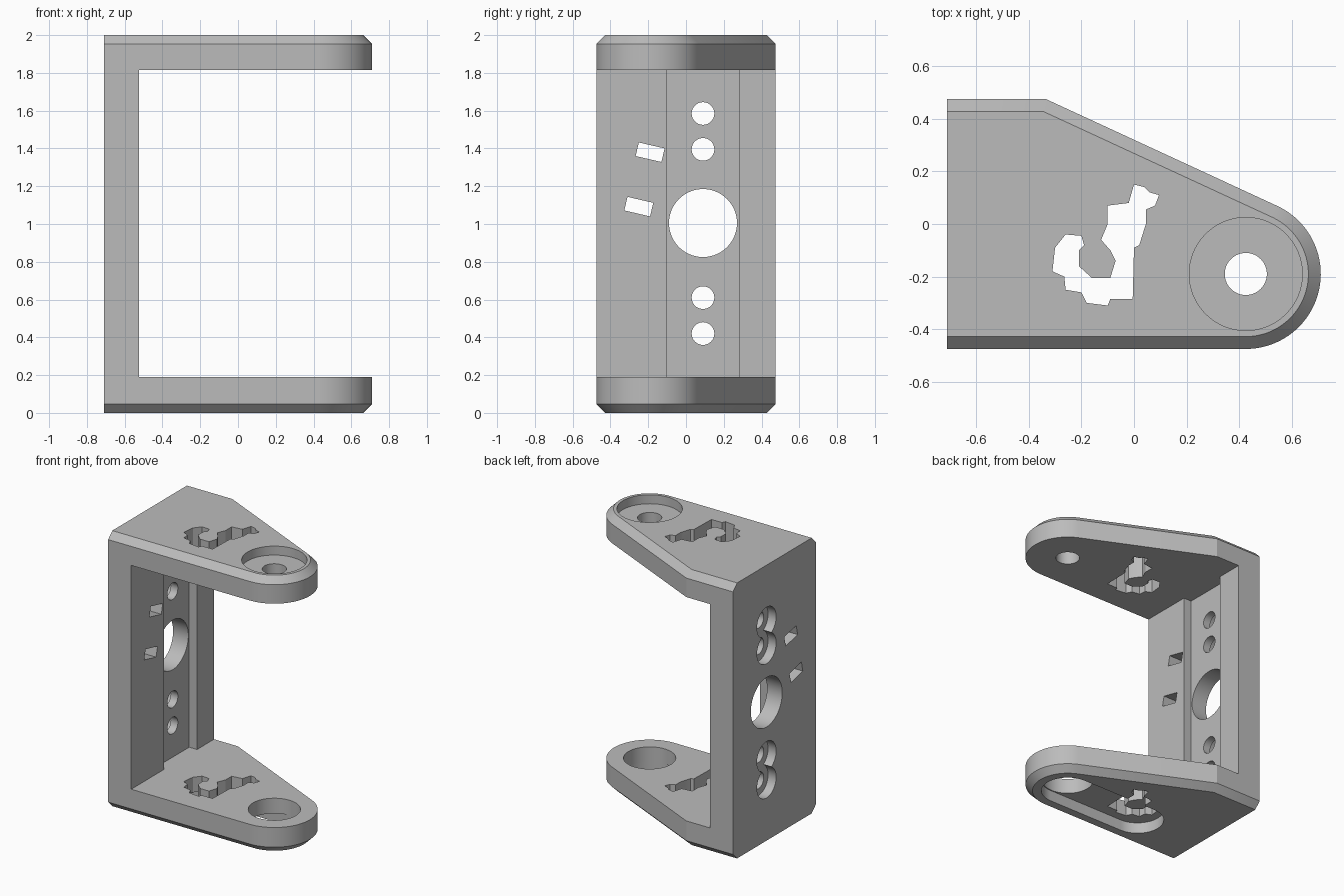
import bpy, bmesh
from math import sin, cos, radians, pi

cube = bpy.data.objects.get("Cube")
if cube:
    bpy.data.objects.remove(cube, do_unlink=True)

grey = bpy.data.materials.new("plain grey")
grey.use_nodes = True
grey.diffuse_color = (0.5, 0.5, 0.5, 1)
grey.node_tree.nodes["Principled BSDF"].inputs["Base Color"].default_value = grey.diffuse_color

PIVOT_X, PIVOT_Y, TIP_R = 0.425, -0.19, 0.285
CHAMFER = 0.047


def loft(name, rings):
    """Closed solid through rings that all have the same number of points."""
    bm = bmesh.new()
    loops = [[bm.verts.new(p) for p in ring] for ring in rings]
    n = len(loops[0])
    for a, b in zip(loops, loops[1:]):
        for i in range(n):
            j = (i + 1) % n
            bm.faces.new((a[i], a[j], b[j], b[i]))
    bm.faces.new(loops[0][::-1])
    bm.faces.new(loops[-1])
    bmesh.ops.recalc_face_normals(bm, faces=bm.faces)
    mesh = bpy.data.meshes.new(name)
    bm.to_mesh(mesh)
    bm.free()
    mesh.materials.append(grey)
    obj = bpy.data.objects.new(name, mesh)
    bpy.context.collection.objects.link(obj)
    return obj


def prism_z(name, pts, lo, hi):
    return loft(name, [[(x, y, z) for x, y in pts] for z in (lo, hi)])


def prism_x(name, pts, lo, hi):
    return loft(name, [[(x, y, z) for y, z in pts] for x in (lo, hi)])


def arc(cx, cy, r, start=0, end=360, n=64):
    closed = end - start == 360
    steps = n if closed else n + 1
    angles = [radians(start + (end - start) * i / n) for i in range(steps)]
    return [(cx + r * cos(a), cy + r * sin(a)) for a in angles]


def outline(inset):
    """Tapered plan with a round tip; the back edge is never inset."""
    side = 0.475 - inset
    tip = arc(PIVOT_X, PIVOT_Y, TIP_R - inset, -90, 65.2, 40)
    return [(-0.71, -side)] + tip + [(-0.335 - 0.22 * inset, side), (-0.71, side)]


# Chamfered body
levels = ((0, CHAMFER), (CHAMFER, 0), (2 - CHAMFER, 0), (2, CHAMFER))
bracket = loft("u_bracket", [[(x, y, z) for x, y in outline(d)] for z, d in levels])

cutters = []

# Space between the arms, with the shallow channel down the wall
wall, channel = -0.525, -0.588
cavity = [(wall, -1), (1, -1), (1, 1), (wall, 1),
          (wall, 0.28), (channel, 0.28), (channel, -0.1), (wall, -0.1)]
cutters.append(prism_z("cavity_cutter", cavity, 0.19, 1.815))

# Wall holes: large centre hole, screw holes with counterbores at the back
cutters.append(prism_x("centre_hole_cutter", arc(0.09, 1.005, 0.18), -1, -0.4))
for z in (0.42, 0.61, 1.395, 1.585):
    cutters.append(prism_x("screw_hole_cutter", arc(0.09, z, 0.06, n=40), -1, -0.4))
    cutters.append(prism_x("counterbore_cutter", arc(0.09, z, 0.11, n=48), -1, -0.645))

# Two tilted slots in the wall
for cy, cz in ((-0.19, 1.38), (-0.25, 1.092)):
    c, s = cos(radians(-13)), sin(radians(-13))
    corners = [(u * 0.07, v * 0.037) for u, v in ((-1, -1), (1, -1), (1, 1), (-1, 1))]
    pts = [(cy + u * c - v * s, cz + u * s + v * c) for u, v in corners]
    cutters.append(prism_x("tilted_slot_cutter", pts, -1, -0.4))

# Upper arm: round recess and pivot hole
cutters.append(prism_z("recess_cutter", arc(PIVOT_X, PIVOT_Y, 0.215), 1.935, 2.2))
cutters.append(prism_z("pivot_hole_cutter", arc(PIVOT_X, PIVOT_Y, 0.08), 1.6, 2.1))

# Lower arm: wide hole and a long round-ended pocket underneath
cutters.append(prism_z("wide_hole_cutter", arc(PIVOT_X, PIVOT_Y, 0.172), -0.2, 0.5))
pocket = arc(PIVOT_X, PIVOT_Y, 0.178, -90, 90, 32) + arc(-0.19, PIVOT_Y, 0.178, 90, 270, 32)
cutters.append(prism_z("pocket_cutter", pocket, -0.2, 0.08))

# Ragged hook-shaped opening through both arms
hook = [(0, .15), (.04, .14), (.06, .12), (.095, .11), (.08, .07), (.045, .055),
        (.045, 0), (.02, -.08), (0, -.09), (-.005, -.285), (-.09, -.285),
        (-.1, -.31), (-.18, -.3), (-.2, -.26), (-.26, -.25), (-.265, -.2),
        (-.31, -.18), (-.3, -.09), (-.26, -.04), (-.2, -.045), (-.19, -.08),
        (-.21, -.1), (-.21, -.16), (-.16, -.205), (-.09, -.205), (-.07, -.14),
        (-.09, -.1), (-.125, -.06), (-.1, 0), (-.1, .07), (-.02, .08)]
cutters.append(prism_z("hook_cutter", hook, -0.3, 2.3))

# Apply every cut, then drop the cutters
bpy.ops.object.select_all(action="DESELECT")
bpy.context.view_layer.objects.active = bracket
bracket.select_set(True)
for cutter in cutters:
    cutter.hide_render = True
    mod = bracket.modifiers.new(cutter.name, "BOOLEAN")
    mod.operation = "DIFFERENCE"
    mod.solver = "EXACT"
    mod.object = cutter
    bpy.ops.object.modifier_apply(modifier=mod.name)
    bpy.data.objects.remove(cutter, do_unlink=True)

bpy.ops.object.shade_smooth_by_angle(angle=radians(20))
